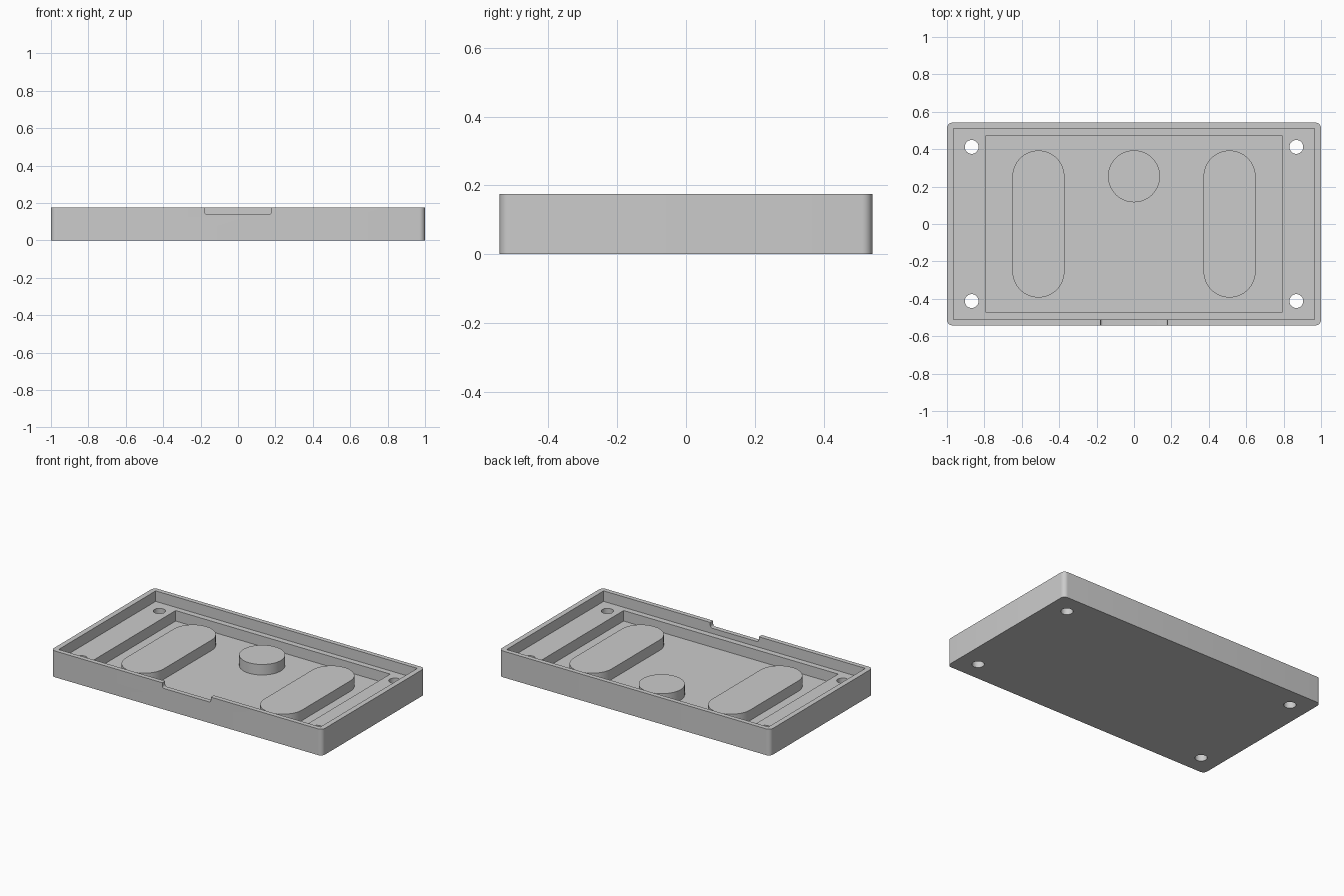
import bpy, bmesh, math
from mathutils import Matrix

if "Cube" in bpy.data.objects:
    bpy.data.objects.remove(bpy.data.objects["Cube"])

grey = bpy.data.materials.new("plain grey")
grey.diffuse_color = (0.6, 0.6, 0.6, 1)
grey.use_nodes = True
grey.node_tree.nodes["Principled BSDF"].inputs["Base Color"].default_value = grey.diffuse_color

HX, HY, TOP = 1.0, 0.542, 0.175      # outer half sizes and height
LEDGE, FLOOR = 0.105, 0.035          # ledge level and pocket floor level


def rounded(hx, hy, r, n=8, cx=0, cy=0):
    """Outline of a rounded rectangle; r = 0 gives plain corners."""
    if r == 0:
        return [(cx + hx, cy + hy), (cx - hx, cy + hy),
                (cx - hx, cy - hy), (cx + hx, cy - hy)]
    pts = []
    for k, (sx, sy) in enumerate([(1, 1), (-1, 1), (-1, -1), (1, -1)]):
        for i in range(n + 1):
            a = math.pi / 2 * (k + i / n)
            pts.append((cx + sx * (hx - r) + r * math.cos(a),
                        cy + sy * (hy - r) + r * math.sin(a)))
    return pts


def prism(name, outline, z0, z1, matrix=None):
    """Closed solid made by raising an outline from z0 to z1."""
    bm = bmesh.new()
    base = bm.faces.new([bm.verts.new((x, y, z0)) for x, y in outline])
    ext = bmesh.ops.extrude_face_region(bm, geom=[base], use_keep_orig=True)
    moved = [v for v in ext["geom"] if isinstance(v, bmesh.types.BMVert)]
    bmesh.ops.translate(bm, verts=moved, vec=(0, 0, z1 - z0))
    bmesh.ops.remove_doubles(bm, verts=bm.verts, dist=1e-6)
    if matrix:
        bmesh.ops.transform(bm, matrix=matrix, verts=bm.verts)
    bmesh.ops.recalc_face_normals(bm, faces=bm.faces)
    me = bpy.data.meshes.new(name)
    bm.to_mesh(me)
    bm.free()
    me.materials.append(grey)
    ob = bpy.data.objects.new(name, me)
    bpy.context.collection.objects.link(ob)
    return ob


def activate(ob):
    bpy.ops.object.select_all(action='DESELECT')
    ob.select_set(True)
    bpy.context.view_layer.objects.active = ob


def cut(ob, cutter):
    cutter.hide_render = True
    activate(ob)
    mod = ob.modifiers.new("cut", 'BOOLEAN')
    mod.operation, mod.solver, mod.object = 'DIFFERENCE', 'EXACT', cutter
    bpy.ops.object.modifier_apply(modifier=mod.name)
    bpy.data.objects.remove(cutter)


def smooth(ob):
    activate(ob)
    bpy.ops.object.shade_smooth_by_angle(angle=math.radians(30))


# Tray body with a shallow upper recess and a deeper inner pocket
tray = prism("tray", rounded(HX, HY, 0.03), 0, TOP)
cut(tray, prism("recess_cutter", rounded(0.965, 0.511, 0), LEDGE, 0.3))
cut(tray, prism("pocket_cutter", rounded(0.791, 0.473, 0), FLOOR, 0.3))

# Screw holes in the four corners
for sx in (-1, 1):
    for sy in (-1, 1):
        cut(tray, prism("hole_cutter",
                        rounded(0.037, 0.037, 0.037, 8, sx * 0.868, sy * 0.412),
                        -0.1, 0.3))

# Notch in the front rim, with slightly rounded lower corners
upright = Matrix.Rotation(math.pi / 2, 4, 'X')
cut(tray, prism("notch_cutter", rounded(0.179, 0.08, 0.014, 5, 0, 0.22),
                0.49, 0.6, upright))
smooth(tray)

# Two long pads and one round boss standing on the pocket floor
for side, sx in (("left", -1), ("right", 1)):
    smooth(prism(side + "_pad",
                 rounded(0.139, 0.393, 0.139, 16, sx * 0.511, 0), FLOOR, LEDGE))
smooth(prism("round_boss", rounded(0.139, 0.139, 0.139, 16, 0, 0.255),
             FLOOR, LEDGE))
